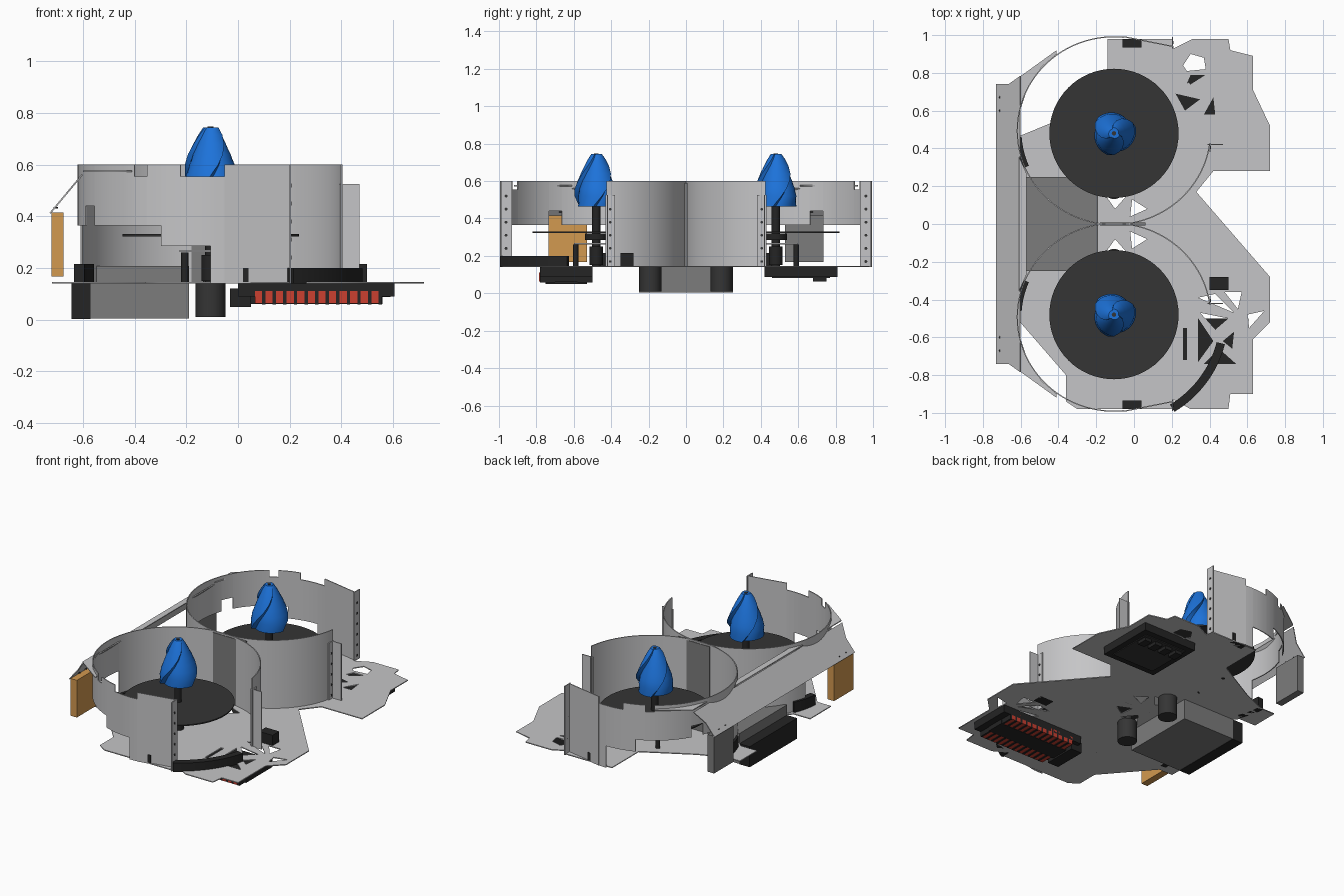
import bpy, bmesh
from math import sin, cos, radians, pi
from mathutils import Matrix, Vector

cube = bpy.data.objects.get("Cube")
if cube:
    bpy.data.objects.remove(cube)


def material(name, r, g, b):
    m = bpy.data.materials.new(name)
    m.use_nodes = True
    m.diffuse_color = (r, g, b, 1)
    m.node_tree.nodes["Principled BSDF"].inputs["Base Color"].default_value = (r, g, b, 1)
    return m


SHEET = material("light grey sheet", 0.56, 0.56, 0.57)
STEEL = material("mid grey", 0.2, 0.2, 0.2)
DARK = material("charcoal", 0.035, 0.035, 0.035)
BLACK = material("black", 0.018, 0.018, 0.018)
BLUE = material("blue", 0.012, 0.17, 0.7)
ORANGE = material("orange", 0.65, 0.32, 0.08)
RED = material("red", 0.6, 0.05, 0.03)

CX, CY = -0.106, 0.48      # wheel axis
RX, RY, RING_Y = 0.515, 0.5, 0.494   # drum wall
FLOOR, RIM = 0.14, 0.6


def finish(name, bm, mat, smooth=False):
    bmesh.ops.recalc_face_normals(bm, faces=bm.faces[:])
    mesh = bpy.data.meshes.new(name)
    bm.to_mesh(mesh)
    bm.free()
    mesh.materials.append(mat)
    ob = bpy.data.objects.new(name, mesh)
    bpy.context.collection.objects.link(ob)
    if smooth:
        bpy.ops.object.select_all(action='DESELECT')
        ob.select_set(True)
        bpy.context.view_layer.objects.active = ob
        bpy.ops.object.shade_smooth_by_angle(angle=radians(35))
    return ob


def add_box(bm, x, y, z):
    mid = [(a + b) / 2 for a, b in (x, y, z)]
    size = [b - a for a, b in (x, y, z)]
    bmesh.ops.create_cube(bm, size=1, matrix=Matrix.Translation(mid) @ Matrix.Diagonal((*size, 1)))


def boxes(name, mat, *items):
    bm = bmesh.new()
    for item in items:
        add_box(bm, *item)
    return finish(name, bm, mat)


def cylinders(name, mat, *items, sides=32, axis='Z'):
    """Each item is (centre, radius, length)."""
    bm = bmesh.new()
    turn = Matrix.Rotation(pi / 2, 4, 'Y') if axis == 'X' else Matrix()
    for c, r, h in items:
        bmesh.ops.create_cone(bm, cap_ends=True, segments=sides, radius1=r, radius2=r,
                              depth=h, matrix=Matrix.Translation(c) @ turn)
    return finish(name, bm, mat, True)


def flat_plate(name, mat, z, outline, holes=(), half=0.003):
    """Sheet cut from a filled profile with holes."""
    cu = bpy.data.curves.new(name, 'CURVE')
    cu.dimensions, cu.fill_mode, cu.extrude = '2D', 'BOTH', half
    for pts in (outline, *holes):
        sp = cu.splines.new('POLY')
        sp.points.add(len(pts) - 1)
        for p, (x, y) in zip(sp.points, pts):
            p.co = (x, y, 0, 1)
        sp.use_cyclic_u = True
    tmp = bpy.data.objects.new(name + "_profile", cu)
    bpy.context.collection.objects.link(tmp)
    dg = bpy.context.evaluated_depsgraph_get()
    mesh = bpy.data.meshes.new_from_object(tmp.evaluated_get(dg))
    bpy.data.objects.remove(tmp)
    mesh.materials.clear()
    mesh.materials.append(mat)
    ob = bpy.data.objects.new(name, mesh)
    ob.location.z = z
    bpy.context.collection.objects.link(ob)
    return ob


def arc_wall(name, mat, side, spans, thick=0.006, grow=0.0):
    """Curved wall; each span is (start angle, end angle, bottom, top)."""
    bm = bmesh.new()
    for a0, a1, z0, z1 in spans:
        n = max(1, round(abs(a1 - a0) / 3))
        last = None
        for i in range(n + 1):
            a = radians(a0 + (a1 - a0) * i / n)
            ring = []
            for d, z in ((0, z0), (thick, z0), (thick, z1), (0, z1)):
                x = CX + (RX + grow - d) * cos(a)
                y = RING_Y + (RY + grow - d) * sin(a)
                ring.append(bm.verts.new((x, side * y, z)))
            if last:
                for k in range(4):
                    m = (k + 1) % 4
                    bm.faces.new((last[k], last[m], ring[m], ring[k]))
            if i in (0, n):
                bm.faces.new(ring)
            last = ring
    return finish(name, bm, mat, True)


def slab(name, mat, a, b, z0, z1, t=0.006):
    """Upright straight sheet between two plan points."""
    a, b = Vector(a), Vector(b)
    d = (b - a).normalized()
    n = Vector((-d.y, d.x)) * t / 2
    bm = bmesh.new()
    base = [bm.verts.new((*p, z0)) for p in (a + n, b + n, b - n, a - n)]
    f = bm.faces.new(base)
    up = bmesh.ops.extrude_face_region(bm, geom=[f])["geom"]
    bmesh.ops.translate(bm, vec=(0, 0, z1 - z0), verts=[v for v in up if isinstance(v, bmesh.types.BMVert)])
    return finish(name, bm, mat)


# Base plate with lightening cutouts
outline = [(-.14, .98), (.2, .98), (.21, .93), (.31, .98), (.5, .98), (.51, .92), (.63, .89), (.63, .71),
           (.72, .52), (.72, .28), (.42, .28), (.33, .17), (.72, -.28), (.72, -.52), (.63, -.61), (.63, -.9),
           (.51, -.9), (.5, -.98), (.3, -.98), (.21, -.93), (.2, -.98), (-.3, -.98), (-.36, -.94), (-.36, -.8),
           (-.62, -.5), (-.72, -.5), (-.72, -.28), (-.6, -.28), (-.57, -.25), (-.19, -.25), (-.19, .25),
           (-.57, .25), (-.6, .28), (-.72, .28), (-.72, .46), (-.62, .46), (-.45, .53), (-.14, .7)]
cutouts = [[(.26, .84), (.3, .9), (.37, .88), (.38, .82), (.28, .81)], [(.27, .72), (.3, .79), (.38, .79)],
           [(.22, .69), (.29, .75), (.35, .66), (.27, .6)], [(.37, .58), (.42, .67), (.43, .58)],
           [(.34, -.39), (.43, -.37), (.53, -.47)], [(.48, -.36), (.57, -.36), (.55, -.45)],
           [(.6, -.48), (.69, -.46), (.61, -.55)], [(.34, -.5), (.34, -.73), (.42, -.62)],
           [(.47, -.62), (.53, -.57), (.52, -.66)], [(.37, -.74), (.45, -.66), (.54, -.74)],
           [(.26, -.55), (.28, -.55), (.28, -.72), (.26, -.72)], [(.35, -.47), (.43, -.56), (.5, -.5)]]
for s in (1, -1):
    cutouts += [[(-.15, s * .15), (-.03, s * .16), (-.1, s * .08)],
                [(-.02, s * .04), (.07, s * .08), (-.01, s * .13)]]
flat_plate("base_plate", SHEET, FLOOR + .003, outline, cutouts)

# Drum walls, wheels, cones and drives, one set per side
wall = [(84, 90, FLOOR, .555), (90, 103, .285, .555), (103, 112, .285, RIM), (112, 118.6, .365, RIM),
        (118.6, 125, .365, .555), (125, 151, .365, RIM), (151, 160, .44, RIM), (160, 192, .365, RIM),
        (192, 352, FLOOR, RIM)]
for s, tag in ((1, "back"), (-1, "front")):
    arc_wall(tag + "_drum_wall", SHEET, s, wall)
    slab(tag + "_drum_tangent", SHEET, (-.052, s * .991), (.205, s * .94), FLOOR, RIM)
    boxes(tag + "_entry_flange", SHEET, ((.2, .206), sorted((s * .93, s * .99)), (FLOOR, RIM)))
    boxes(tag + "_exit_flange", SHEET, ((.39, .47), sorted((s * .417, s * .423)), (FLOOR, .525)),
          ((.4, .406), sorted((s * .38, s * .43)), (FLOOR, .525)))
    heights = [.17 + .07 * i for i in range(6)]
    cylinders(tag + "_flange_holes", DARK, *[((.204, s * .962, z), .008, .008) for z in heights],
              *[((.404, s * .405, z), .007, .008) for z in heights[:5]], sides=10, axis='X')
    arc_wall(tag + "_rear_wall_block", BLACK, s, [(184, 203, FLOOR, .215)], .04, .015)
    boxes(tag + "_edge_block", BLACK, ((-.06, .04), sorted((s * .935, s * .98)), (FLOOR, .2)))

    # Friction wheel, shaft and supports
    y = s * CY
    cylinders(tag + "_wheel", DARK, ((CX, y, .327), .342, .008), sides=64)
    cylinders(tag + "_shaft", BLACK, ((CX, y, .31), .022, .33), ((CX, y, .302), .06, .035),
              ((CX, y, .2), .035, .1), sides=20)
    boxes(tag + "_bearing_bridge", SHEET, ((CX - .12, CX + .03), (y - .12, y + .12), (.262, .27)))
    cylinders(tag + "_bridge_posts", BLACK, *[((CX - .1, y + d, .2), .014, .12) for d in (-.11, .11)], sides=12)
    cylinders(tag + "_motor", DARK, ((CX, s * .19, .075), .058, .13), ((CX, s * .19, .17), .03, .06))

    # Spiral cone with three swept fins
    profile = [(.465, .112), (.52, .117), (.56, .112), (.6, .1), (.64, .086), (.68, .068), (.715, .05), (.745, .03)]
    bm = bmesh.new()
    last, n = None, 48
    for z, r in profile:
        twist = (z - .465) * 7
        ring = []
        for i in range(n):
            a = 2 * pi * i / n
            rr = r * (.8 + .24 * ((3 * i / n) % 1))
            ring.append(bm.verts.new((CX + rr * cos(a + twist), y + rr * sin(a + twist), z)))
        if last:
            for i in range(n):
                j = (i + 1) % n
                bm.faces.new((last[i], last[j], ring[j], ring[i]))
        else:
            bm.faces.new(ring)
        last = ring
    bm.faces.new(last)
    finish(tag + "_spiral_cone", bm, BLUE, True)
    cylinders(tag + "_cone_bolt", DARK, ((CX, y, .744), .012, .006), sides=12)

    # Flat ear of the rear hood, outside the drum
    ear = [(-.6, .61), (-.6, .783), (-.41, .92), (-.41, .9), (-.49, .83), (-.56, .73)]
    flat_plate(tag + "_hood_ear", SHEET, .575, [(x, s * v) for x, v in ear])

# Sloped rear hood and its end panels
bm = bmesh.new()
corners = [(-.725, -.74, .41), (-.725, .74, .41), (-.66, .74, .488), (-.6, .783, .56),
           (-.6, -.783, .56), (-.66, -.74, .488)]
bm.faces.new([bm.verts.new(c) for c in corners])
hood = finish("rear_hood", bm, SHEET)
hood.modifiers.new("thickness", 'SOLIDIFY').thickness = .006
flat_plate("hood_bridge", SHEET, .575, [(-.61, -.36), (-.61, .36), (-.57, .27), (-.57, -.27)])
cylinders("hood_holes", DARK, *[((-.705, s * v, .434), .009, .006) for s in (1, -1) for v in (.6, .67)], sides=10)
boxes("orange_panel", ORANGE, ((-.722, -.675), (-.735, -.53), (.167, .415)))
boxes("grey_panel", STEEL, ((-.722, -.675), (.53, .735), (.167, .415)))

# Central housing, rear bar and joint between the drums
finish_box = boxes("central_housing", STEEL, ((-.57, -.19), (-.25, .25), (.005, .208)))
boxes("rear_bar", BLACK, ((-.645, -.57), (-.25, .25), (.003, FLOOR)))
boxes("drum_joint", STEEL, ((-.18, .06), (-.009, .009), (FLOOR, .59)))

# Curved guide arm beside the front drum
arc_wall("guide_arm", BLACK, -1, [(14, 58, FLOOR, .2)], .045, .09)
boxes("guide_arm_foot", BLACK, ((.4, .5), (-.35, -.28), (FLOOR, .215)))

# Controller under the back corner
boxes("controller", BLACK, ((.2, .59), (.42, .81), (.088, FLOOR)))
boxes("controller_cover", DARK, ((.24, .55), (.46, .77), (.083, .088)))
boxes("controller_ports", BLACK, *[((.25 + .08 * i, .3 + .08 * i), (.68, .75), (.062, .088)) for i in range(4)])

# Power block with two rows of red terminals
boxes("power_block", BLACK, ((0, .605), (-.78, -.5), (.09, FLOOR)), ((.05, .56), (-.7, -.58), (.06, .09)),
      ((-.03, .05), (-.75, -.53), (.05, .12)))
red, ribs = [], []
for row in (-.74, -.54):
    for i in range(12):
        x = .065 + .041 * i
        red.append(((x, x + .028), (row - .045, row + .04), (.062, .112)))
        ribs.append(((x + .028, x + .041), (row - .04, row + .04), (.058, .108)))
boxes("red_terminals", RED, *red)
boxes("terminal_ribs", BLACK, *ribs)
